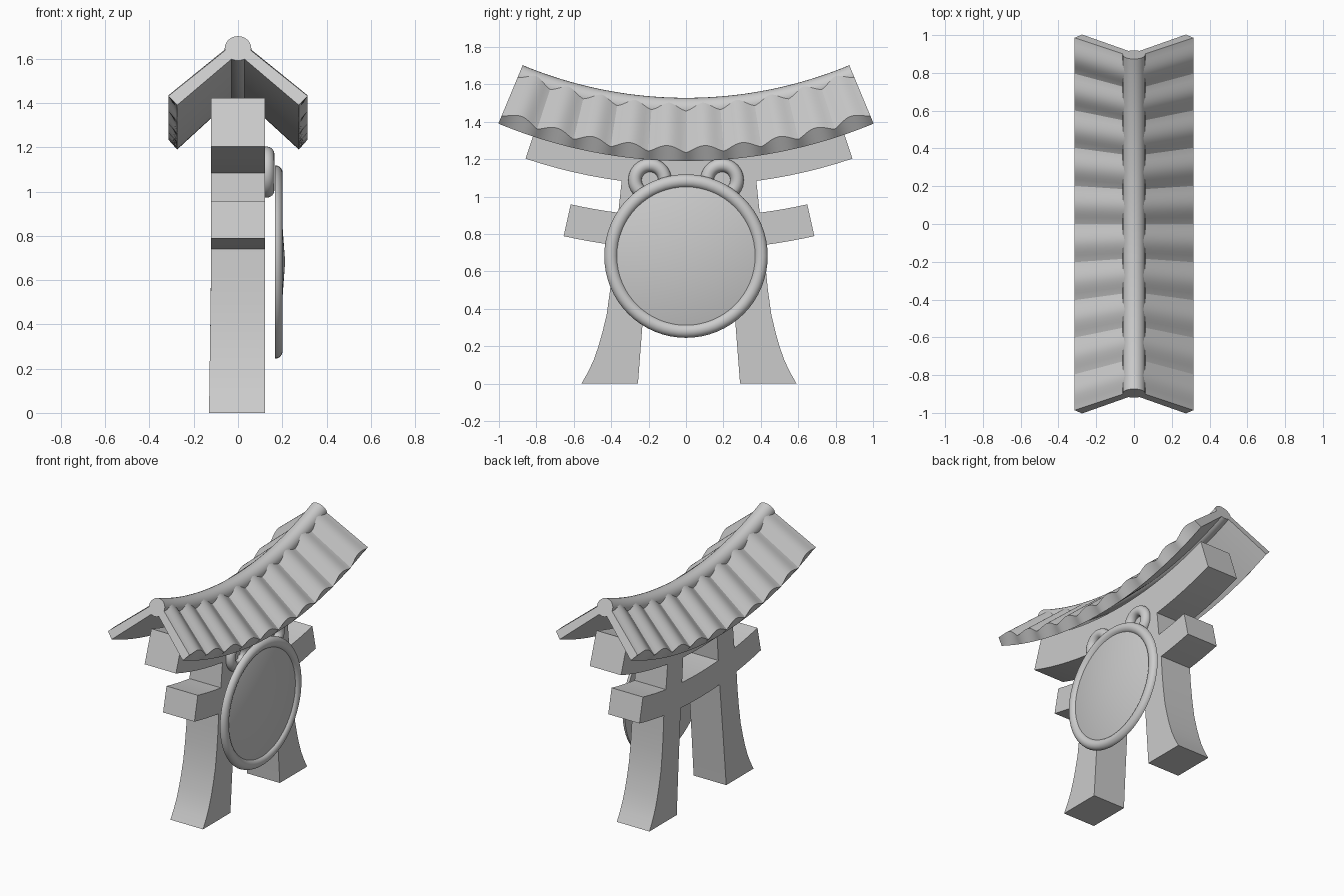
import bpy, bmesh
from math import sin, cos, asin, pi, radians
from mathutils import Matrix, Vector

cube = bpy.data.objects.get("Cube")
if cube:
    bpy.data.objects.remove(cube)

stone = bpy.data.materials.new("stone_grey")
stone.use_nodes = True
GREY = (0.6, 0.6, 0.6, 1)
stone.diffuse_color = GREY
stone.node_tree.nodes["Principled BSDF"].inputs["Base Color"].default_value = GREY

CENTRE = 3.8               # height of the common centre of all the arcs
HALF = radians(22.6)       # half angle of the roof
TILES = 10


def finish(bm, name):
    bmesh.ops.recalc_face_normals(bm, faces=bm.faces)
    mesh = bpy.data.meshes.new(name)
    bm.to_mesh(mesh)
    bm.free()
    mesh.materials.append(stone)
    obj = bpy.data.objects.new(name, mesh)
    bpy.context.collection.objects.link(obj)
    bpy.ops.object.select_all(action='DESELECT')
    obj.select_set(True)
    bpy.context.view_layer.objects.active = obj
    bpy.ops.object.shade_smooth_by_angle(angle=radians(30))
    return obj


def polar(radius, angle):
    return radius * sin(angle), CENTRE - radius * cos(angle)


def arc(radius, a, b, n=10):
    return [polar(radius, a + (b - a) * i / n) for i in range(n + 1)]


def sweep(name, section, steps):
    """Sweep section(t) of (x, radius) points along the roof arc."""
    bm = bmesh.new()
    rings = []
    for i in range(steps + 1):
        t = i / steps
        angle = HALF * (2 * t - 1)
        rings.append([bm.verts.new((x, *polar(r, angle))) for x, r in section(t)])
    n = len(rings[0])
    for a, b in zip(rings, rings[1:]):
        for k in range(n):
            bm.faces.new((a[k], a[(k + 1) % n], b[(k + 1) % n], b[k]))
    bm.faces.new(rings[0])
    bm.faces.new(rings[-1])
    return finish(bm, name)


def lathe(name, profile, centre, closed, steps=64):
    """Turn (radius, x) points around an axis parallel to x."""
    bm = bmesh.new()
    verts = [bm.verts.new((x, r, 0)) for r, x in profile]
    pairs = list(zip(verts, verts[1:]))
    if closed:
        pairs.append((verts[-1], verts[0]))
    edges = [bm.edges.new(p) for p in pairs]
    bmesh.ops.spin(bm, geom=verts + edges, cent=(0, 0, 0), axis=(1, 0, 0),
                   angle=2 * pi, steps=steps)
    bmesh.ops.remove_doubles(bm, verts=bm.verts, dist=0.0005)
    bmesh.ops.translate(bm, vec=centre, verts=bm.verts)
    return finish(bm, name)


# Tiled roof slopes: a slab whose top carries one hump per tile
for side, label in ((1, "left"), (-1, "right")):
    def slope(t):
        hump = 0.036 * abs(sin(pi * TILES * t)) ** 1.3
        return [(side * 0.03, 2.385), (side * 0.275, 2.61),
                (side * 0.315, 2.565 - hump), (side * 0.05, 2.335 - hump)]
    sweep("roof_slope_" + label, slope, TILES * 12)

# Round ridge along the top
RIDGE = [(0.06 * cos(k * pi / 12), 2.332 + 0.06 * sin(k * pi / 12)) for k in range(24)]
sweep("roof_ridge", lambda t: RIDGE, 40)

# Gate frame: two flared legs and two curved beams in one outline with an opening
LOW_BOTTOM, LOW_TOP, HIGH_BOTTOM, HIGH_TOP = 3.085, 2.911, 2.74, 2.508
LOW_END, HIGH_END = radians(12.55), radians(18.6)


def at(y, radius):
    return asin(y / radius)


half = arc(LOW_BOTTOM, 0, at(0.215, LOW_BOTTOM), 4)
half += [(0.25, 0.3), (0.273, 0)]
half += [(0.575, 0), (0.538, 0.065), (0.508, 0.13), (0.484, 0.2), (0.464, 0.27),
         (0.44, 0.37), (0.422, 0.5), (0.41, 0.62)]
half += arc(LOW_BOTTOM, at(0.402, LOW_BOTTOM), LOW_END, 4)
half += arc(LOW_TOP, LOW_END, at(0.378, LOW_TOP), 4)
half += arc(HIGH_BOTTOM, at(0.36, HIGH_BOTTOM), HIGH_END, 6)
half += arc(HIGH_TOP, HIGH_END, 0, 10)
outline = half + [(-y, z) for y, z in half[-2:0:-1]]
low, high = at(0.2, LOW_TOP), at(0.187, HIGH_BOTTOM)
opening = arc(LOW_TOP, -low, low) + arc(HIGH_BOTTOM, high, -high)

bm = bmesh.new()
for loop in (outline, opening):
    vs = [bm.verts.new((-0.121, y + 0.016, z)) for y, z in loop]
    for a, b in zip(vs, vs[1:] + vs[:1]):
        bm.edges.new((a, b))
bmesh.ops.triangle_fill(bm, use_beauty=True, edges=bm.edges[:], normal=(1, 0, 0))
grown = bmesh.ops.extrude_face_region(bm, geom=bm.faces[:], use_keep_orig=True)
moved = [v for v in grown["geom"] if isinstance(v, bmesh.types.BMVert)]
bmesh.ops.translate(bm, vec=(0.242, 0, 0), verts=moved)
for v in bm.verts:         # feet widen slightly on one side
    if v.co.x < 0 and v.co.z < 0.7:
        v.co.x -= 0.01 * (1 - v.co.z / 0.7)
finish(bm, "gate_frame")

# Round plaque with a raised rim and a shallow conical face
rim = [(0.401 - 0.036 * cos(k * pi / 12), 0.167 + 0.035 * sin(k * pi / 12))
       for k in range(2, 13)]
lathe("plaque", [(0, 0.213), (0.366, 0.186)] + rim + [(0, 0.167)],
      (0, 0, 0.682), False)

# Two hanging rings above the plaque
ring = [(0.08 + 0.036 * cos(k * pi / 8), 0.036 * sin(k * pi / 8)) for k in range(16)]
for y, label in ((-0.193, "front"), (0.193, "back")):
    lathe("hanging_ring_" + label, ring, (0.129, y, 1.088), True, 40)
